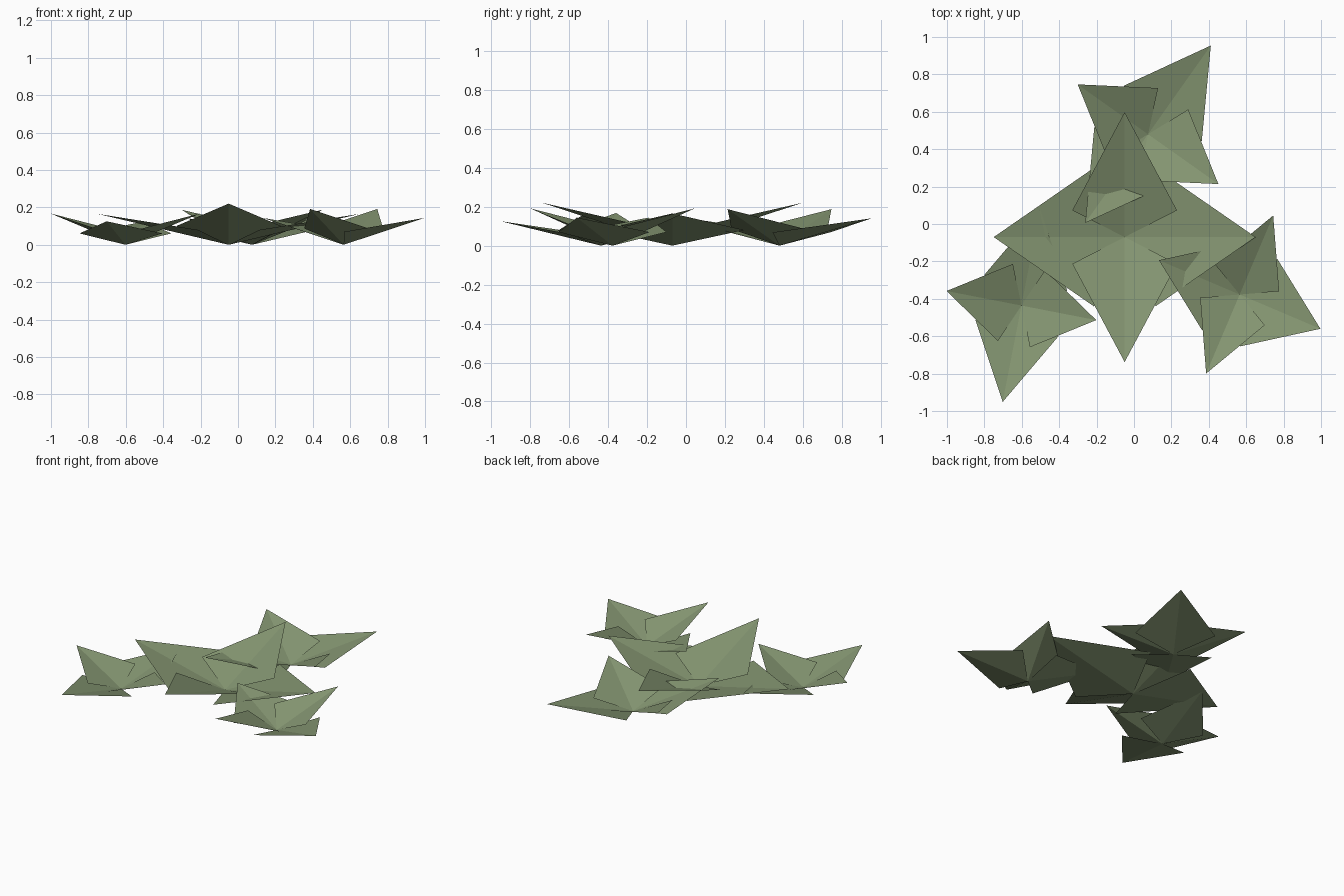
import bpy
import math
from mathutils import Matrix, Vector

cube = bpy.data.objects.get("Cube")
if cube:
    bpy.data.objects.remove(cube, do_unlink=True)

# Leaf colour
green = bpy.data.materials.new("leaf_green")
green.use_nodes = True
color = (0.23, 0.30, 0.165, 1)
green.diffuse_color = color
bsdf = green.node_tree.nodes["Principled BSDF"]
bsdf.inputs["Base Color"].default_value = color
bsdf.inputs["Roughness"].default_value = 0.9


def add_leaf(name, place, turn, length, tip_z, shoulder, half_width, side_z):
    """One leaf: two triangles folded upward along the midrib."""
    outline = [(0, 0, 0), (shoulder, -half_width, side_z),
               (length, 0, tip_z), (shoulder, half_width, side_z)]
    matrix = place @ Matrix.Rotation(turn, 4, "Z")
    mesh = bpy.data.meshes.new(name)
    mesh.from_pydata([matrix @ Vector(p) for p in outline], [],
                     [(0, 1, 2), (0, 2, 3)])
    mesh.materials.append(green)
    leaf = bpy.data.objects.new(name, mesh)
    bpy.context.collection.objects.link(leaf)


def add_plant(name, center, degrees, scale):
    """A rosette of two broad leaves and two steeper, narrower leaves."""
    place = (Matrix.Translation((*center, 0))
             @ Matrix.Rotation(math.radians(degrees), 4, "Z")
             @ Matrix.Diagonal((*scale, 1)))
    for i in range(4):
        turn = i * math.pi / 2
        if i % 2 == 0:
            add_leaf(f"{name}_broad_leaf_{i // 2 + 1}", place, turn,
                     0.70, 0.165, 0.165, 0.37, 0.08)
        else:
            add_leaf(f"{name}_steep_leaf_{i // 2 + 1}", place, turn,
                     0.668, 0.22, 0.143, 0.28, 0.10)


# Large plant in the middle, three smaller ones around it
add_plant("middle_plant", (-0.05, -0.07), 0, (1, 1, 1))
add_plant("back_plant", (0.075, 0.48), 54.7, (0.83, 0.69, 0.85))
add_plant("right_plant", (-0.602, -0.436), 79, (0.75, 0.61, 0.76))
add_plant("left_plant", (0.565, -0.377), -23, (0.67, 0.687, 0.87))
